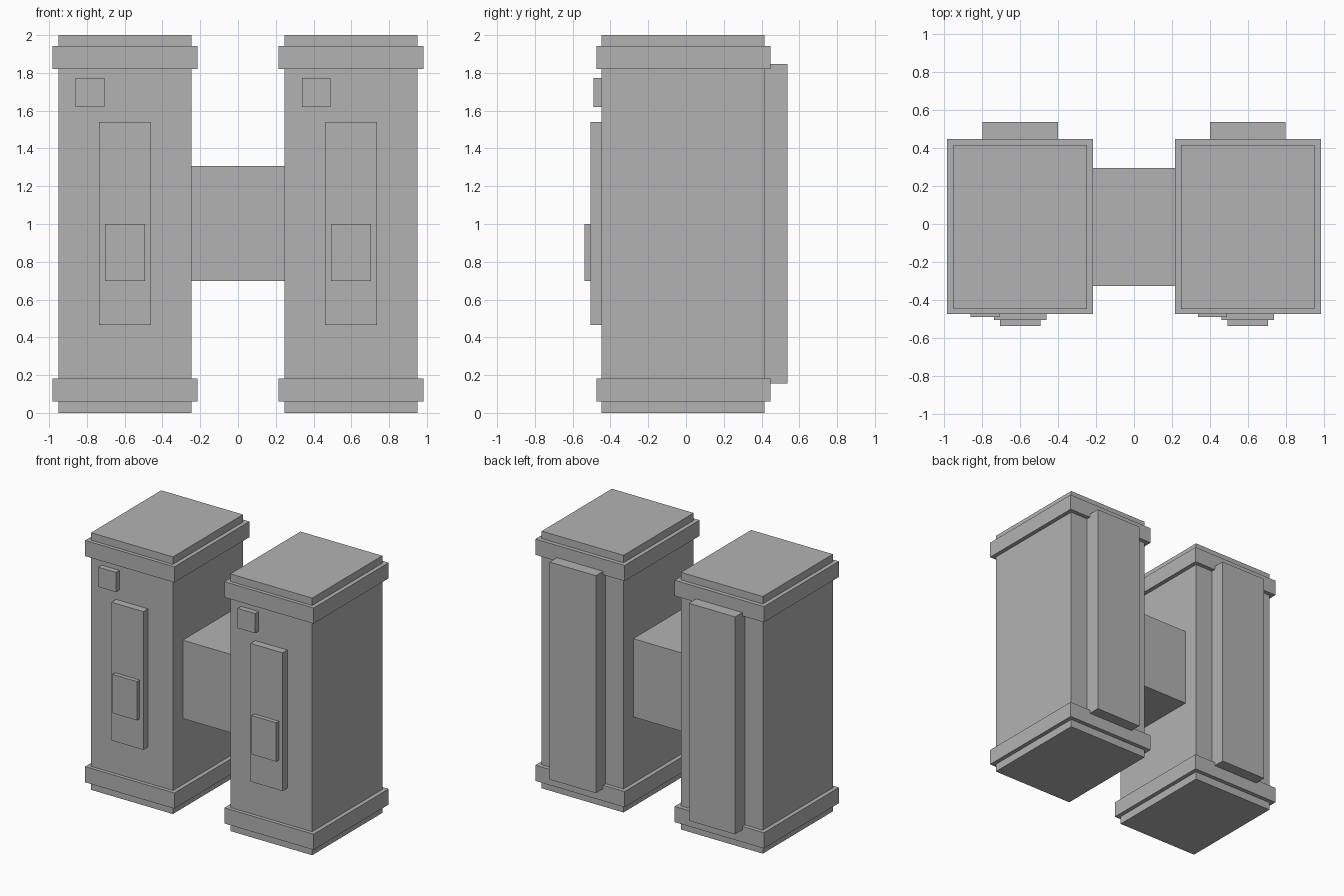
import bpy

if "Cube" in bpy.data.objects:
    bpy.data.objects.remove(bpy.data.objects["Cube"])

grey = bpy.data.materials.new("plain grey")
grey.diffuse_color = (0.45, 0.45, 0.45, 1.0)
grey.use_nodes = True
grey.node_tree.nodes["Principled BSDF"].inputs["Base Color"].default_value = grey.diffuse_color


def box(name, x, y, z):
    """Axis-aligned box from (min, max) ranges."""
    verts = [(a, b, c) for a in x for b in y for c in z]
    faces = [(0, 1, 3, 2), (4, 6, 7, 5), (0, 4, 5, 1),
             (2, 3, 7, 6), (0, 2, 6, 4), (1, 5, 7, 3)]
    mesh = bpy.data.meshes.new(name)
    mesh.from_pydata(verts, [], faces)
    mesh.materials.append(grey)
    obj = bpy.data.objects.new(name, mesh)
    bpy.context.collection.objects.link(obj)
    return obj


# Two identical towers (copied sideways, not mirrored)
for side, cx in (("left", -0.599), ("right", 0.599)):
    def part(name, x0, x1, y, z):
        box(f"{side}_{name}", (cx + x0, cx + x1), y, z)

    part("tower", -0.352, 0.352, (-0.447, 0.415), (0.0, 2.0))
    # Bands around the foot and the head
    part("lower_band", -0.384, 0.384, (-0.475, 0.447), (0.061, 0.183))
    part("upper_band", -0.384, 0.384, (-0.475, 0.447), (1.820, 1.942))
    # Front details
    part("front_plate", -0.138, 0.138, (-0.505, -0.44), (0.464, 1.539))
    part("front_hatch", -0.106, 0.106, (-0.537, -0.50), (0.697, 0.999))
    part("front_box", -0.261, -0.109, (-0.489, -0.44), (1.619, 1.772))
    # Slab on the back
    part("back_slab", -0.199, 0.199, (0.41, 0.537), (0.156, 1.847))

# Bridge between the towers
box("bridge", (-0.25, 0.25), (-0.326, 0.295), (0.697, 1.306))

# Slab sides: the right-hand tower and left-hand tower share one layout
for obj in bpy.data.objects:
    obj.data.update()
